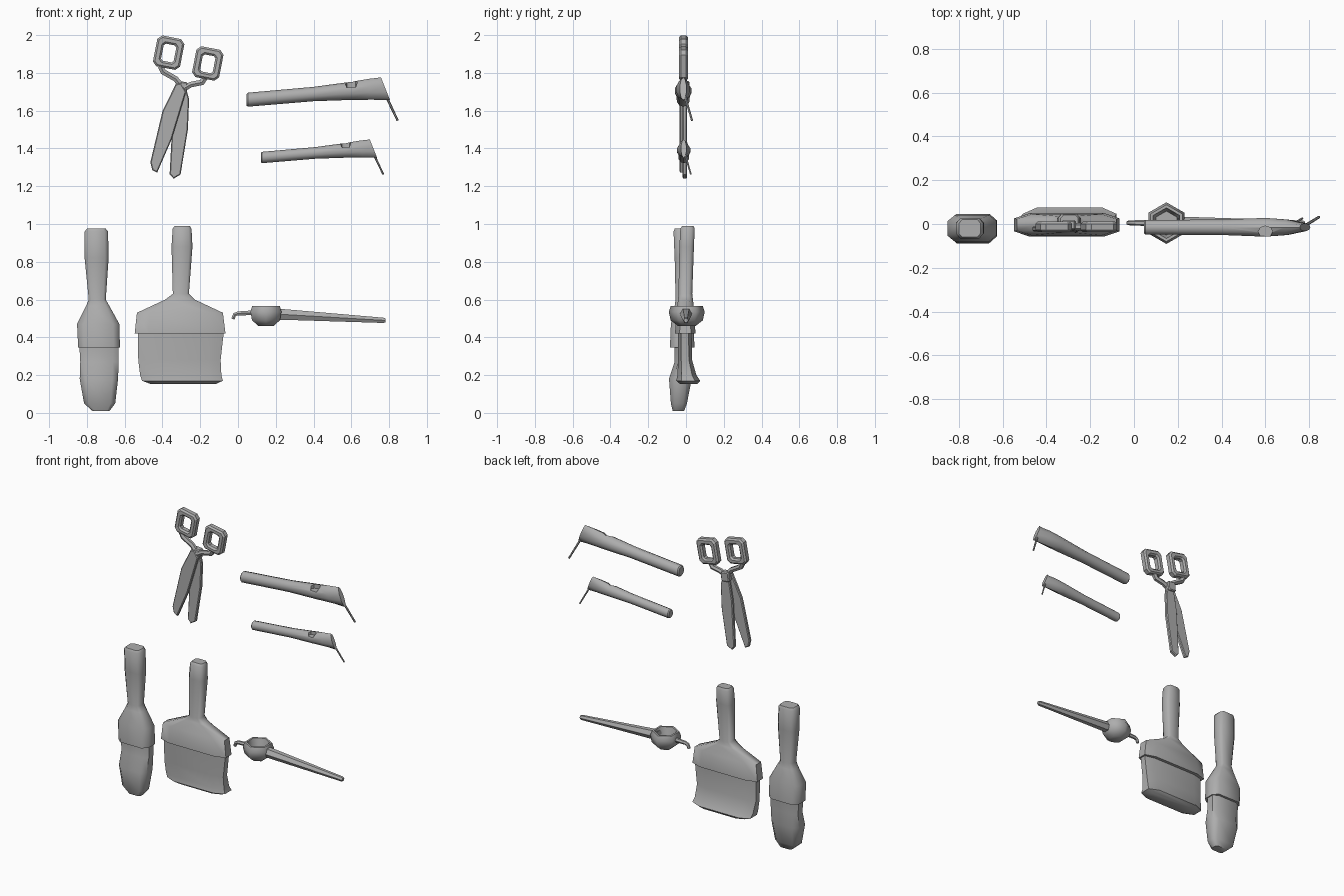
import bpy, bmesh, math
from mathutils import Vector

if "Cube" in bpy.data.objects:
    bpy.data.objects.remove(bpy.data.objects["Cube"])

grey = bpy.data.materials.new("plain_grey")
grey.diffuse_color = (0.42, 0.42, 0.42, 1)
grey.use_nodes = True
grey.node_tree.nodes["Principled BSDF"].inputs["Base Color"].default_value = grey.diffuse_color


def finish(ob, angle=45):
    ob.data.materials.clear()
    ob.data.materials.append(grey)
    bpy.ops.object.select_all(action='DESELECT')
    ob.select_set(True)
    bpy.context.view_layer.objects.active = ob
    bpy.ops.object.shade_smooth_by_angle(angle=math.radians(angle))
    return ob


def link(name, data):
    ob = bpy.data.objects.new(name, data)
    bpy.context.collection.objects.link(ob)
    return ob


def loft(name, rings):
    """Skin a list of equal-length point rings and cap both ends."""
    bm = bmesh.new()
    vs = [[bm.verts.new(p) for p in r] for r in rings]
    n = len(vs[0])
    for a, b in zip(vs, vs[1:]):
        for i in range(n):
            j = (i + 1) % n
            bm.faces.new((a[i], a[j], b[j], b[i]))
    bm.faces.new(vs[0])
    bm.faces.new(vs[-1])
    bmesh.ops.recalc_face_normals(bm, faces=bm.faces)
    me = bpy.data.meshes.new(name)
    bm.to_mesh(me)
    bm.free()
    return link(name, me)


def to_mesh(ob):
    """Replace a curve object or modifier stack by its evaluated mesh."""
    dg = bpy.context.evaluated_depsgraph_get()
    me = bpy.data.meshes.new_from_object(ob.evaluated_get(dg))
    name, mw = ob.name, ob.matrix_world.copy()
    bpy.data.objects.remove(ob)
    new = link(name, me)
    new.name = name
    new.matrix_world = mw
    return new


def tube(name, pts, radii, res=1):
    cu = bpy.data.curves.new(name, 'CURVE')
    cu.dimensions = '3D'
    cu.bevel_depth, cu.bevel_resolution, cu.use_fill_caps = 1, res, True
    s = cu.splines.new('POLY')
    s.points.add(len(pts) - 1)
    for p, co, r in zip(s.points, pts, radii):
        p.co, p.radius = (*co, 1), r
    ob = link(name, cu)
    bpy.context.view_layer.update()
    return finish(to_mesh(ob))


def plate(name, outlines, y, half, bevel):
    """Bevelled flat part in the xz plane; later outlines are holes."""
    cu = bpy.data.curves.new(name, 'CURVE')
    cu.dimensions, cu.fill_mode = '2D', 'BOTH'
    cu.extrude, cu.bevel_depth, cu.bevel_resolution = half - bevel, bevel, 0
    cu.offset = -bevel
    for pts in outlines:
        s = cu.splines.new('POLY')
        s.points.add(len(pts) - 1)
        for p, co in zip(s.points, pts):
            p.co = (*co, 0, 1)
        s.use_cyclic_u = True
    ob = link(name, cu)
    ob.location.y, ob.rotation_euler.x = y, math.pi / 2
    bpy.context.view_layer.update()
    return finish(to_mesh(ob), 30)


# Brushes: chamfered sections (z, x0, x1, y0, y1)
PROFILE = [(1, -.55), (1, .55), (.7, 1), (-.7, 1), (-1, .55), (-1, -.55), (-.7, -1), (.7, -1)]


def brush(name, sections):
    rings = [[((x0 + x1) / 2 + u * (x1 - x0) / 2, (y0 + y1) / 2 + v * (y1 - y0) / 2, z)
              for u, v in PROFILE] for z, x0, x1, y0, y1 in sections]
    finish(loft(name, rings), 50)


brush("narrow_brush_handle", [
    (.975, -.80, -.70, -.06, .02), (.96, -.812, -.688, -.066, .025),
    (.82, -.812, -.685, -.06, .025), (.60, -.79, -.70, -.055, .02),
    (.565, -.805, -.68, -.06, .025), (.47, -.852, -.628, -.08, .04),
    (.345, -.846, -.625, -.085, .045), (.345, -.82, -.65, -.05, .02)])
brush("narrow_brush_bristles", [
    (.36, -.84, -.632, -.06, .03), (.27, -.835, -.632, -.06, .025),
    (.18, -.838, -.635, -.09, .03), (.05, -.815, -.65, -.08, .005),
    (.01, -.77, -.68, -.07, -.01)])
brush("wide_brush_handle", [
    (.99, -.335, -.255, -.02, .04), (.975, -.346, -.246, -.03, .046),
    (.88, -.352, -.241, -.035, .042), (.63, -.345, -.26, -.04, .033),
    (.60, -.385, -.23, -.042, .037), (.53, -.535, -.08, -.052, .045),
    (.42, -.547, -.066, -.058, .05), (.42, -.50, -.10, -.03, .03)])
brush("wide_brush_bristles", [
    (.43, -.53, -.075, -.042, .03), (.28, -.528, -.092, -.042, .032),
    (.20, -.518, -.088, -.045, .055), (.17, -.508, -.08, -.052, .075),
    (.152, -.46, -.12, -.03, .06)])


# Small ladle: hollow six-sided bowl, bent spout, tapering handle
bowl = [(.459, .045), (.49, .085), (.535, .095), (.567, .084), (.567, .07), (.50, .055)]
finish(loft("ladle_bowl", [[(.148 + r * math.sin(i * math.pi / 3), .004 + r * math.cos(i * math.pi / 3), z)
                            for i in range(6)] for z, r in bowl]), 65)
tube("ladle_spout", [(.09, .005, .53), (.0, .005, .527), (-.018, .005, .52), (-.027, .005, .497)],
     [.015, .012, .011, .01])
tube("ladle_handle", [(.20, 0, .523), (.26, 0, .52), (.77, 0, .49), (.78, 0, .49)],
     [.034, .032, .016, .012])


# Two angled hand tools: flared grip, recess and thin needle
def hand_tool(name, s, x, z):
    def place(p):
        return (x + (p[0] - .05) * s, p[1] * s, z + (p[2] - 1.658) * s)
    sections = [(.045, 1.657, .030, .028, 0), (.052, 1.658, .037, .035, 0),
                (.40, 1.688, .038, .037, 0), (.60, 1.705, .048, .045, 0),
                (.70, 1.713, .055, .037, -.2), (.781, 1.716, .06, .018, -.4)]
    rings = []
    for sx, zc, hz, hy, shear in sections:
        ring = []
        for i in range(10):
            a = i * math.pi / 5
            dz = hz * math.cos(a)
            ring.append(place((sx + shear * dz, -.015 + hy * math.sin(a), zc + dz)))
        rings.append(ring)
    ob = loft(name + "_grip", rings)
    cut = loft(name + "_cutter", [[place((.60 + .033 * math.cos(i * math.pi / 4),
                                          -.036 + .027 * math.sin(i * math.pi / 4), h))
                                   for i in range(8)] for h in (1.722, 1.80)])
    cut.hide_render = True
    mod = ob.modifiers.new("recess", 'BOOLEAN')
    mod.operation, mod.solver, mod.object = 'DIFFERENCE', 'EXACT', cut
    bpy.context.view_layer.update()
    ob = to_mesh(ob)
    bpy.data.objects.remove(cut)
    finish(ob, 40)
    tube(name + "_needle", [place((.785, -.005, 1.675)), place((.845, .032, 1.548))],
         [.007 * s, .006 * s])


hand_tool("large_tool", 1, .05, 1.658)
hand_tool("small_tool", .81, .125, 1.352)


# Scissors: rounded rectangular finger loops
def chamfer_rect(cx, cz, hw, hh, c, tilt):
    pts = [(hw, -hh + c), (hw, hh - c), (hw - c, hh), (-hw + c, hh),
           (-hw, hh - c), (-hw, -hh + c), (-hw + c, -hh), (hw - c, -hh)]
    k, s = math.cos(tilt), math.sin(tilt)
    return [(cx + u * k - v * s, cz + u * s + v * k) for u, v in pts]


for side, cx, cz in (("left", -.367, 1.907), ("right", -.16, 1.85)):
    t = math.radians(-11)
    plate(side + "_finger_loop", [chamfer_rect(cx, cz, .073, .083, .022, t),
                                  chamfer_rect(cx, cz - .002, .034, .046, .01, t)], -.013, .024, .01)

# Scissor shanks, blades and pivot
tube("left_shank", [(-.41, -.013, 1.835), (-.395, -.013, 1.805), (-.33, -.013, 1.768), (-.29, -.013, 1.72)],
     [.018, .018, .017, .018])
tube("right_shank", [(-.17, -.013, 1.785), (-.19, -.013, 1.75), (-.25, -.013, 1.738), (-.30, -.013, 1.71)],
     [.018, .018, .017, .018])
plate("left_blade", [[(-.33, 1.74), (-.40, 1.597), (-.464, 1.327), (-.454, 1.285), (-.428, 1.272),
                      (-.351, 1.449), (-.275, 1.70), (-.302, 1.746)]], -.022, .012, .005)
plate("right_blade", [[(-.32, 1.714), (-.346, 1.566), (-.362, 1.264), (-.341, 1.24), (-.304, 1.262),
                       (-.265, 1.502), (-.259, 1.661), (-.277, 1.725)]], -.006, .012, .005)
plate("scissor_pivot", [chamfer_rect(-.298, 1.722, .03, .032, .008, -.1)], -.004, .022, .006)
